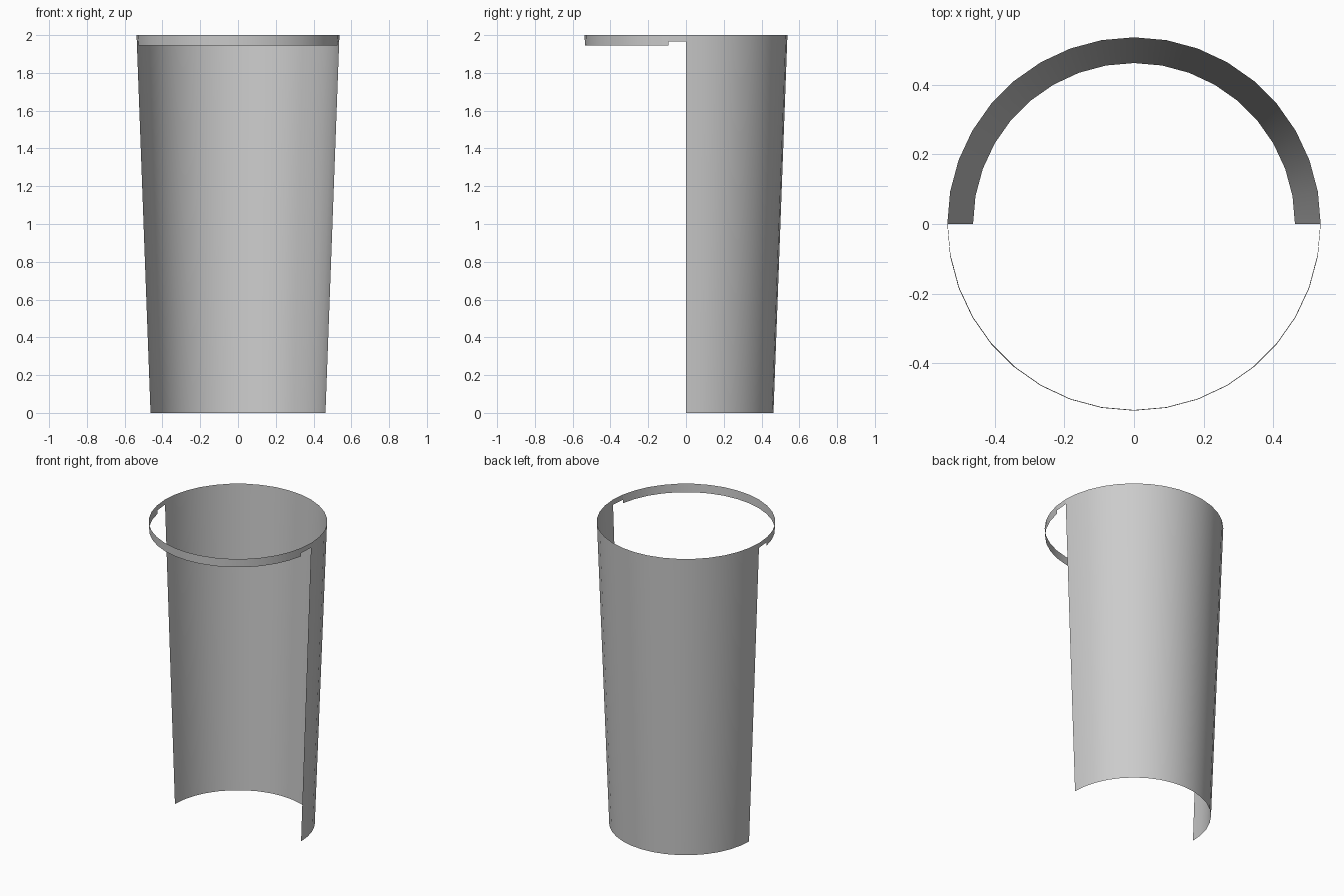
import bpy
import math

if "Cube" in bpy.data.objects:
    bpy.data.objects.remove(bpy.data.objects["Cube"])

TOP_R, BASE_R, HEIGHT = 0.537, 0.463, 2.0
STEP = 10  # degrees per side, 36 sides around


def strip(name, start, end, z_low):
    """Single-walled arc of the tapered cup, from z_low up to the rim."""
    verts, faces = [], []
    for i, deg in enumerate(range(start, end + 1, STEP)):
        a = math.radians(deg)
        for z in (z_low, HEIGHT):
            r = BASE_R + (TOP_R - BASE_R) * z / HEIGHT
            verts.append((r * math.cos(a), r * math.sin(a), z))
        if i:
            k = 2 * i
            faces.append((k - 2, k, k + 1, k - 1))
    mesh = bpy.data.meshes.new(name)
    mesh.from_pydata(verts, [], faces)
    mesh.shade_smooth()
    obj = bpy.data.objects.new(name, mesh)
    bpy.context.collection.objects.link(obj)
    return obj


# Tapered half wall at the back
strip("back_wall", 0, 180, 0.0)

# Thin rim around the open front, with narrower ends joining the wall
strip("front_rim", 190, 350, 1.944)
strip("rim_link_left", 180, 190, 1.967)
strip("rim_link_right", 350, 360, 1.967)
